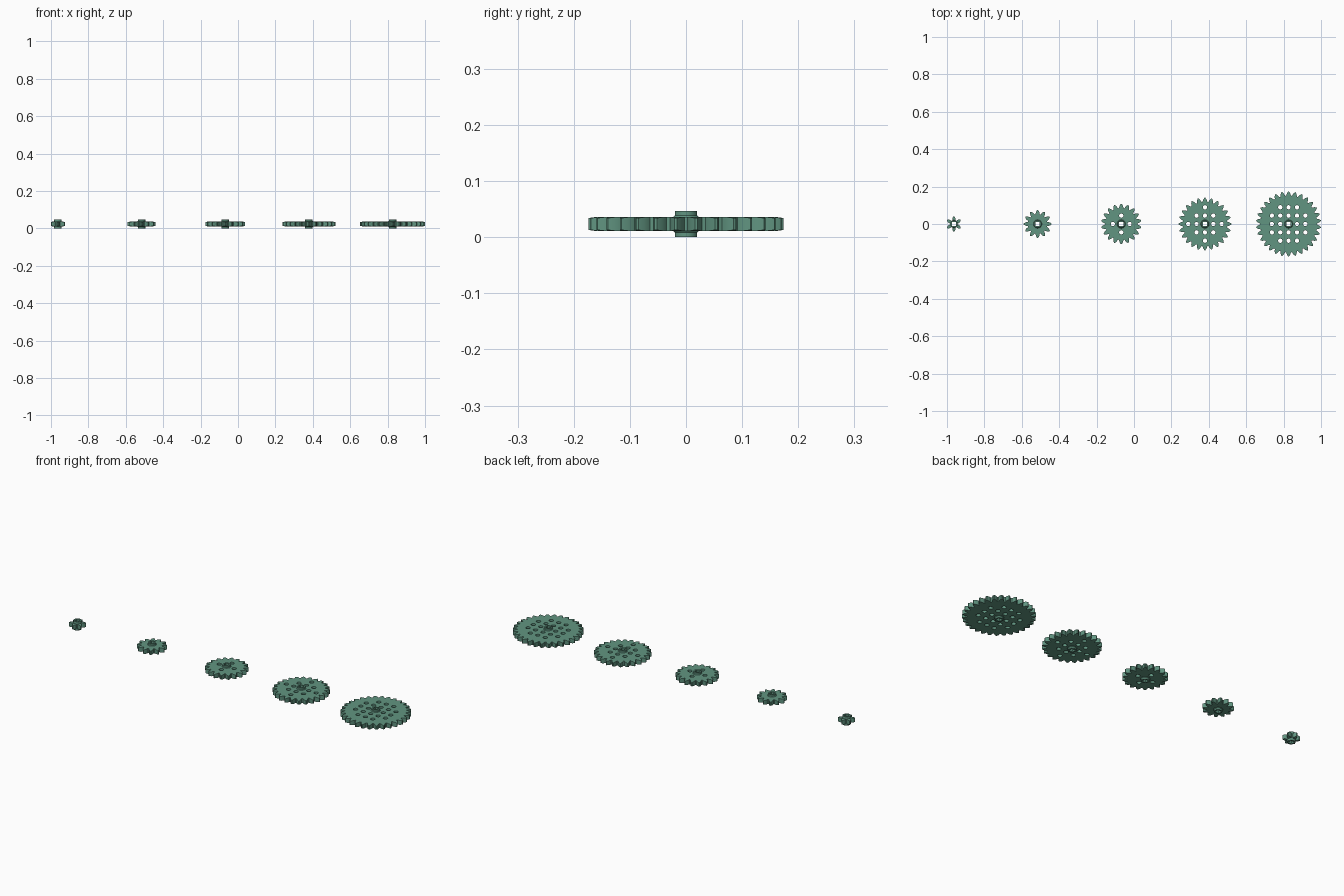
import bpy, bmesh, math

if "Cube" in bpy.data.objects:
    bpy.data.objects.remove(bpy.data.objects["Cube"])

U = 0.0447                 # hole grid pitch, also hub height
MID = 0.0235               # centre height of every gear
HALF = 0.0125              # half thickness of the discs
HUB_R = 0.02

mat = bpy.data.materials.new("green")
mat.diffuse_color = (0.12, 0.30, 0.22, 1)
mat.use_nodes = True
mat.node_tree.nodes["Principled BSDF"].inputs["Base Color"].default_value = mat.diffuse_color


def finish(bm, name, x):
    bmesh.ops.recalc_face_normals(bm, faces=bm.faces)
    me = bpy.data.meshes.new(name)
    bm.to_mesh(me)
    bm.free()
    me.materials.append(mat)
    ob = bpy.data.objects.new(name, me)
    ob.location = (x, 0, MID)
    bpy.context.collection.objects.link(ob)
    bpy.ops.object.select_all(action='DESELECT')
    ob.select_set(True)
    bpy.context.view_layer.objects.active = ob
    bpy.ops.object.shade_smooth_by_angle(angle=math.radians(25))
    return ob


def circle(r, n, cx=0, cy=0):
    return [(cx + r * math.cos(2 * math.pi * i / n),
             cy + r * math.sin(2 * math.pi * i / n)) for i in range(n)]


# flat disc with round holes, from a filled and extruded curve
def disc(name, x, r, n, holes):
    cu = bpy.data.curves.new(name + "_outline", 'CURVE')
    cu.dimensions = '2D'
    cu.fill_mode = 'BOTH'
    cu.extrude = HALF
    loops = [circle(r, n), circle(HUB_R - 0.001, 32)]
    loops += [circle(0.0115, 16, i * U, j * U) for i, j in holes]
    for pts in loops:
        sp = cu.splines.new('POLY')
        sp.points.add(len(pts) - 1)
        for p, (a, b) in zip(sp.points, pts):
            p.co = (a, b, 0, 1)
        sp.use_cyclic_u = True
    tmp = bpy.data.objects.new(name + "_outline", cu)
    bpy.context.collection.objects.link(tmp)
    dg = bpy.context.evaluated_depsgraph_get()
    me = bpy.data.meshes.new_from_object(tmp.evaluated_get(dg))
    bpy.data.objects.remove(tmp)
    bm = bmesh.new()
    bm.from_mesh(me)
    bmesh.ops.remove_doubles(bm, verts=bm.verts, dist=1e-5)
    finish(bm, name, x)


# ring of pointed teeth, slightly thinner toward the tips
def teeth(name, x, root, pitch, tip, count):
    bm = bmesh.new()
    step = 2 * math.pi / count
    half_t = [(root - 0.002, 0.42, HALF), (root + 0.001, 0.40, HALF),
              (pitch, 0.25, HALF - 0.0005), (tip, 0.06, HALF - 0.002)]
    for t in range(count):
        a = math.pi / 2 + t * step
        rings = []
        for r, w, h in half_t:
            rings.append([bm.verts.new((r * math.cos(a + s * w * step),
                                        r * math.sin(a + s * w * step), z))
                          for s, z in ((-1, -h), (1, -h), (1, h), (-1, h))])
        for p, q in zip(rings, rings[1:]):
            for i in range(4):
                j = (i + 1) % 4
                bm.faces.new((p[i], p[j], q[j], q[i]))
        bm.faces.new(rings[0])
        bm.faces.new(rings[-1])
    finish(bm, name, x)


# round hub with a square shaft hole, lofted as closed loops
def hub(name, x, flare):
    bm = bmesh.new()
    n, top = 32, MID
    prof = [(HUB_R, -top), (HUB_R, -HALF - 0.003), (HUB_R + flare, -HALF),
            (HUB_R + flare, HALF), (HUB_R, HALF + 0.003), (HUB_R, top)]
    rings = [[bm.verts.new((a, b, z)) for a, b in circle(r, n)] for r, z in prof]
    for z in (top, -top):
        ring = []
        for a, b in circle(1, n):
            k = 0.011 / max(abs(a), abs(b))
            ring.append(bm.verts.new((a * k, b * k, z)))
        rings.append(ring)
    for k, p in enumerate(rings):
        q = rings[(k + 1) % len(rings)]
        for i in range(n):
            j = (i + 1) % n
            bm.faces.new((p[i], p[j], q[j], q[i]))
    finish(bm, name, x)


# five gears, growing by six teeth each; hole grid limited by radius squared
for k, limit in enumerate((0, 0, 1, 4, 5), start=1):
    x = -0.963 + (k - 1) * 0.4474
    tip = 0.0415 + (k - 1) * 0.0331
    root = tip - 0.022
    holes = [(i, j) for i in range(-2, 3) for j in range(-2, 3)
             if 0 < i * i + j * j <= limit]
    if k > 1:
        disc(f"gear_{k}_disc", x, root, 12 * k, holes)
    teeth(f"gear_{k}_teeth", x, root, tip - 0.009, tip, 6 * k)
    hub(f"gear_{k}_hub", x, 0.003 if k > 1 else 0.0005)
